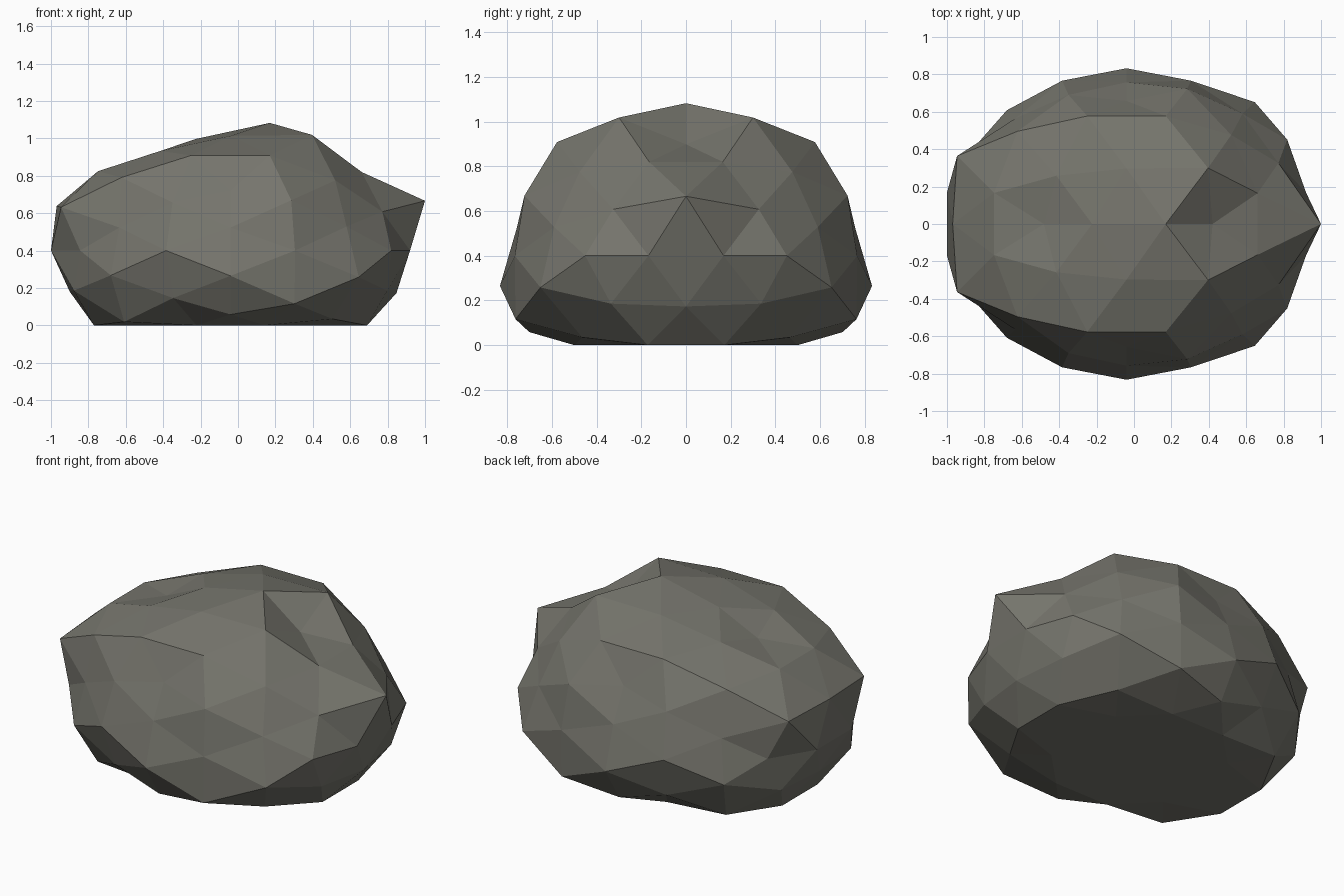
import bpy, bmesh
from mathutils import Vector

if "Cube" in bpy.data.objects:
    bpy.data.objects.remove(bpy.data.objects["Cube"])

# Three-way split icosphere directions: every kind is mirrored in x, y and z.
# Radii per kind: (right top, left top, right bottom, left bottom)
P = (1 + 5 ** 0.5) / 2
A, B, C = Vector((P, 1, 0)), Vector((1, 0, P)), Vector((0, P, 1))
A2, B2, C2 = Vector((P, -1, 0)), Vector((-1, 0, P)), Vector((0, P, -1))
KINDS = [
    (A, (1.01, 0.945, 1.01, 0.945)),
    (B, (0.875, 0.84, 1.0, 1.0)),
    (C, (0.91, 0.91, 0.97, 0.97)),
    (2 * A + A2, (0.98, 0.98, 0.98, 0.98)),
    (2 * B + B2, (1.04, 0.91, 1.0, 1.0)),
    (2 * C + C2, (0.91, 0.91, 1.0, 1.0)),
    (2 * A + B, (0.95, 1.06, 0.98, 0.98)),
    (A + 2 * B, (0.96, 0.97, 1.0, 1.0)),
    (2 * A + C, (0.95, 0.91, 1.05, 0.98)),
    (A + 2 * C, (0.995, 0.95, 1.05, 0.94)),
    (2 * B + C, (1.08, 0.93, 1.0, 1.0)),
    (B + 2 * C, (1.04, 1.04, 0.90, 0.90)),
    (A + A2 + B, (1.113, 0.995, 0.95, 0.92)),
    (A + C + C2, (0.965, 0.965, 0.965, 0.965)),
    (B + B2 + C, (0.98, 0.98, 1.0, 1.0)),
    (A + B + C, (0.97, 1.01, 0.945, 0.985)),
]
SCALE, CENTRE = Vector((1.0, 0.85, 0.67)), Vector((-0.04, 0, 0.40))

# Collect the unique unit directions with their radii
points = {}
for d, radii in KINDS:
    d = d.normalized()
    for i, r in enumerate(radii):
        for sy in (1, -1):
            u = Vector((d.x * (1, -1)[i % 2], d.y * sy, d.z * (1, -1)[i // 2]))
            key = tuple(round(c, 3) + 0.0 for c in u)
            points.setdefault(key, (u, r))

# Skin the unit sphere, then push each point out and flatten the base
bm = bmesh.new()
made = [(bm.verts.new(u), u, r) for u, r in points.values()]
bmesh.ops.convex_hull(bm, input=bm.verts[:])
for v, u, r in made:
    p = CENTRE + u * SCALE * r
    p.z = max(p.z, 0.0)
    v.co = p
bmesh.ops.recalc_face_normals(bm, faces=bm.faces[:])

mesh = bpy.data.meshes.new("rock")
bm.to_mesh(mesh)
bm.free()
rock = bpy.data.objects.new("rock", mesh)
bpy.context.collection.objects.link(rock)

# Grey stone
stone = bpy.data.materials.new("grey stone")
stone.diffuse_color = (0.18, 0.178, 0.152, 1)
stone.use_nodes = True
stone.node_tree.nodes["Principled BSDF"].inputs["Base Color"].default_value = stone.diffuse_color
mesh.materials.append(stone)
